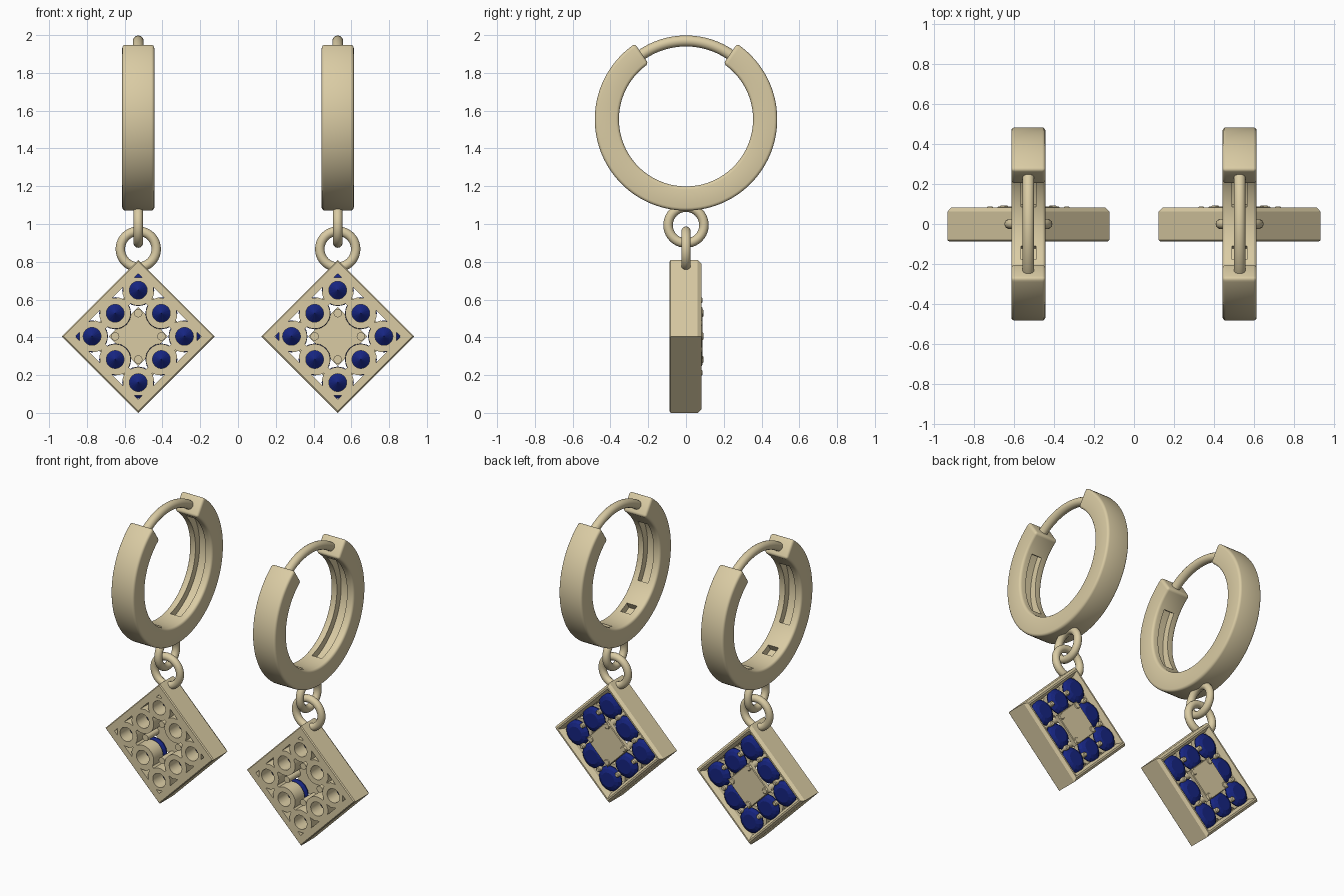
import bpy, bmesh
from math import sin, cos, pi, radians, sqrt
from mathutils import Matrix, Vector

if "Cube" in bpy.data.objects:
    bpy.data.objects.remove(bpy.data.objects["Cube"])

CX, HOOP_Z, PEND_Z = -0.528, 1.554, 0.405
S = 0.173                     # stone spacing
parts = []

def material(name, col):
    m = bpy.data.materials.new(name)
    m.diffuse_color = (*col, 1)
    m.use_nodes = True
    m.node_tree.nodes["Principled BSDF"].inputs["Base Color"].default_value = m.diffuse_color
    return m

GOLD = material("gold", (0.70, 0.60, 0.37))
BLUE = material("blue_stone", (0.008, 0.018, 0.22))

# Pendant frame: local x, y lie in the tilted square, local z points to the front
M = (Matrix.Translation((CX, 0, PEND_Z)) @ Matrix.Rotation(pi / 4, 4, 'Y')
     @ Matrix.Rotation(pi / 2, 4, 'X'))

def finish(ob, mat=GOLD, smooth=True, keep=True):
    ob.data.materials.clear()
    ob.data.materials.append(mat)
    bpy.ops.object.select_all(action='DESELECT')
    ob.select_set(True)
    bpy.context.view_layer.objects.active = ob
    if smooth:
        bpy.ops.object.shade_smooth_by_angle(angle=radians(35))
    if keep:
        parts.append(ob)
    return ob

def from_bm(name, bm):
    bmesh.ops.recalc_face_normals(bm, faces=bm.faces)
    me = bpy.data.meshes.new(name)
    bm.to_mesh(me)
    bm.free()
    ob = bpy.data.objects.new(name, me)
    bpy.context.collection.objects.link(ob)
    return ob

def lathe(name, profile, n, at=(0, 0), phase=0, closed=False, mat=GOLD, smooth=True):
    """Turn (radius, y) points about the pendant's depth axis."""
    bm = bmesh.new()
    rings = [[bm.verts.new(M @ Vector((at[0] + r * cos(phase + 2 * pi * i / n),
                                       at[1] + r * sin(phase + 2 * pi * i / n), -y)))
              for i in range(n)] for r, y in profile]
    pairs = list(zip(rings, rings[1:]))
    if closed:
        pairs.append((rings[-1], rings[0]))
    for a, b in pairs:
        for i in range(n):
            bm.faces.new((a[i], a[(i + 1) % n], b[(i + 1) % n], b[i]))
    if not closed:
        bm.faces.new(rings[0])
        bm.faces.new(rings[-1])
    return finish(from_bm(name, bm), mat, smooth)

def arc_sweep(name, section, a0, a1, n):
    """Sweep (radius, x) section about the hoop axis, degrees from the top towards +y."""
    bm = bmesh.new()
    rings = []
    for i in range(n + 1):
        a = radians(a0 + (a1 - a0) * i / n)
        rings.append([bm.verts.new((CX + x, r * sin(a), HOOP_Z + r * cos(a))) for r, x in section])
    k = len(section)
    for a, b in zip(rings, rings[1:]):
        for i in range(k):
            bm.faces.new((a[i], a[(i + 1) % k], b[(i + 1) % k], b[i]))
    bm.faces.new(rings[0])
    bm.faces.new(rings[-1])
    return from_bm(name, bm)

def box_section(r0, r1, w):
    return [(r0, -w), (r1, -w), (r1, w), (r0, w)]

# Hoop: square band open at the top, edges softened, grooves cut inside
hoop = arc_sweep("hoop", box_section(0.355, 0.483, 0.085), 34, 326, 96)
bev = hoop.modifiers.new("soft_edges", 'BEVEL')
bev.width, bev.segments, bev.limit_method, bev.angle_limit = 0.016, 3, 'ANGLE', radians(40)
cutters = []
for a0, a1 in ((44, 166), (198, 210), (236, 304)):
    c = arc_sweep("groove_cutter", box_section(0.32, 0.40, 0.038), a0, a1, 32)
    c.hide_render = True
    cutters.append(c)
    b = hoop.modifiers.new("groove", 'BOOLEAN')
    b.operation, b.solver, b.object = 'DIFFERENCE', 'EXACT', c
bpy.context.view_layer.objects.active = hoop
hoop.select_set(True)
for name in [m.name for m in hoop.modifiers]:
    bpy.ops.object.modifier_apply(modifier=name)
for c in cutters:
    bpy.data.objects.remove(c)
finish(hoop)

# Ear pin closing the hoop
circle = [(0.415 + 0.029 * cos(2 * pi * i / 16), 0.029 * sin(2 * pi * i / 16)) for i in range(16)]
finish(arc_sweep("ear_pin", circle, -40, 40, 32))

# Two connecting links
for name, z, rot in (("upper_link", 0.994, (0, pi / 2, 0)), ("lower_link", 0.867, (pi / 2, 0, 0))):
    bpy.ops.mesh.primitive_torus_add(location=(CX, 0, z), rotation=rot, major_radius=0.095,
                                     minor_radius=0.025, major_segments=40, minor_segments=14)
    ob = bpy.context.object
    ob.name = name
    finish(ob)

# Pendant frame: square wall with chamfered back rim
Q = sqrt(2)
lathe("pendant_frame", [(h * Q, y) for h, y in
      ((0.280, -0.087), (0.286, -0.081), (0.286, 0.062), (0.272, 0.083),
       (0.262, 0.083), (0.245, 0.05), (0.245, -0.087))], 4, phase=pi / 4, closed=True, smooth=False)

# Pierced front plate: outline with holes as one filled 2D curve
stones = [(i * S, j * S) for i in (-1, 0, 1) for j in (-1, 0, 1) if i or j]
quarter = [(c, s) for c, s in ((1, 0), (0, 1), (-1, 0), (0, -1))]

def turn(p, q):
    return (p[0] * q[0] - p[1] * q[1], p[0] * q[1] + p[1] * q[0])

def arc(cx, cy, r, a0, a1, n):
    return [(cx + r * cos(radians(a0 + (a1 - a0) * i / n)),
             cy + r * sin(radians(a0 + (a1 - a0) * i / n))) for i in range(n + 1)]

H = 0.246
loops = [[(-H, -H), (H, -H), (H, H), (-H, H)]]
loops += [arc(x, y, 0.047, 0, 348.75, 31) for x, y in stones]
star = arc(S, 0, 0.082, 255, 105, 16) + arc(S, S, 0.082, 255, 195, 6)
loops.append([turn(p, q) for q in quarter for p in star])
for q in quarter:
    loops.append([turn(p, q) for p in ((0.236, 0.236), (0.205, 0.236), (0.236, 0.205))])
    for s in (-1, 1):
        m = s * S / 2
        loops.append([turn(p, q) for p in ((S + 0.015, m), (S + 0.045, m + 0.014), (S + 0.068, m + 0.042),
                                           (S + 0.068, m - 0.042), (S + 0.045, m - 0.014))])
cu = bpy.data.curves.new("front_plate", 'CURVE')
cu.dimensions, cu.fill_mode, cu.extrude = '2D', 'BOTH', 0.05
for pts in loops:
    sp = cu.splines.new('POLY')
    sp.points.add(len(pts) - 1)
    for p, (x, y) in zip(sp.points, pts):
        p.co = (x, y, 0, 1)
    sp.use_cyclic_u = True
plate = bpy.data.objects.new("front_plate", cu)
bpy.context.collection.objects.link(plate)
plate.matrix_world = M @ Matrix.Translation((0, 0, 0.037))
bpy.ops.object.select_all(action='DESELECT')
plate.select_set(True)
bpy.context.view_layer.objects.active = plate
bpy.ops.object.convert(target='MESH')
finish(bpy.context.object)

# Eight faceted stones, points towards the front
for x, y in stones:
    lathe("stone", [(0.002, -0.02), (0.047, 0.017), (0.085, 0.046), (0.085, 0.052),
                    (0.07, 0.068), (0.048, 0.078)], 16, (x, y), mat=BLUE, smooth=False)

# Raised centre square on the back
lathe("centre_square", [(0.11 * Q, 0.058), (0.11 * Q, 0.084), (0.106 * Q, 0.088)], 4,
      phase=pi / 4, smooth=False)

# Prongs: four around the centre, eight between neighbouring outer stones
for q in quarter:
    lathe("inner_prong", [(0.022, -0.06), (0.022, 0.086), (0.016, 0.092)], 16,
          turn((S / 2, S / 2), q))
    for s in (-1, 1):
        lathe("outer_prong", [(0.016, 0.0), (0.016, 0.082), (0.011, 0.088)], 12,
              turn((S + 0.012, s * S / 2), q))

# Second earring
for ob in parts[:]:
    twin = ob.copy()
    twin.name = ob.name + "_right"
    twin.location.x -= 2 * CX
    bpy.context.collection.objects.link(twin)
